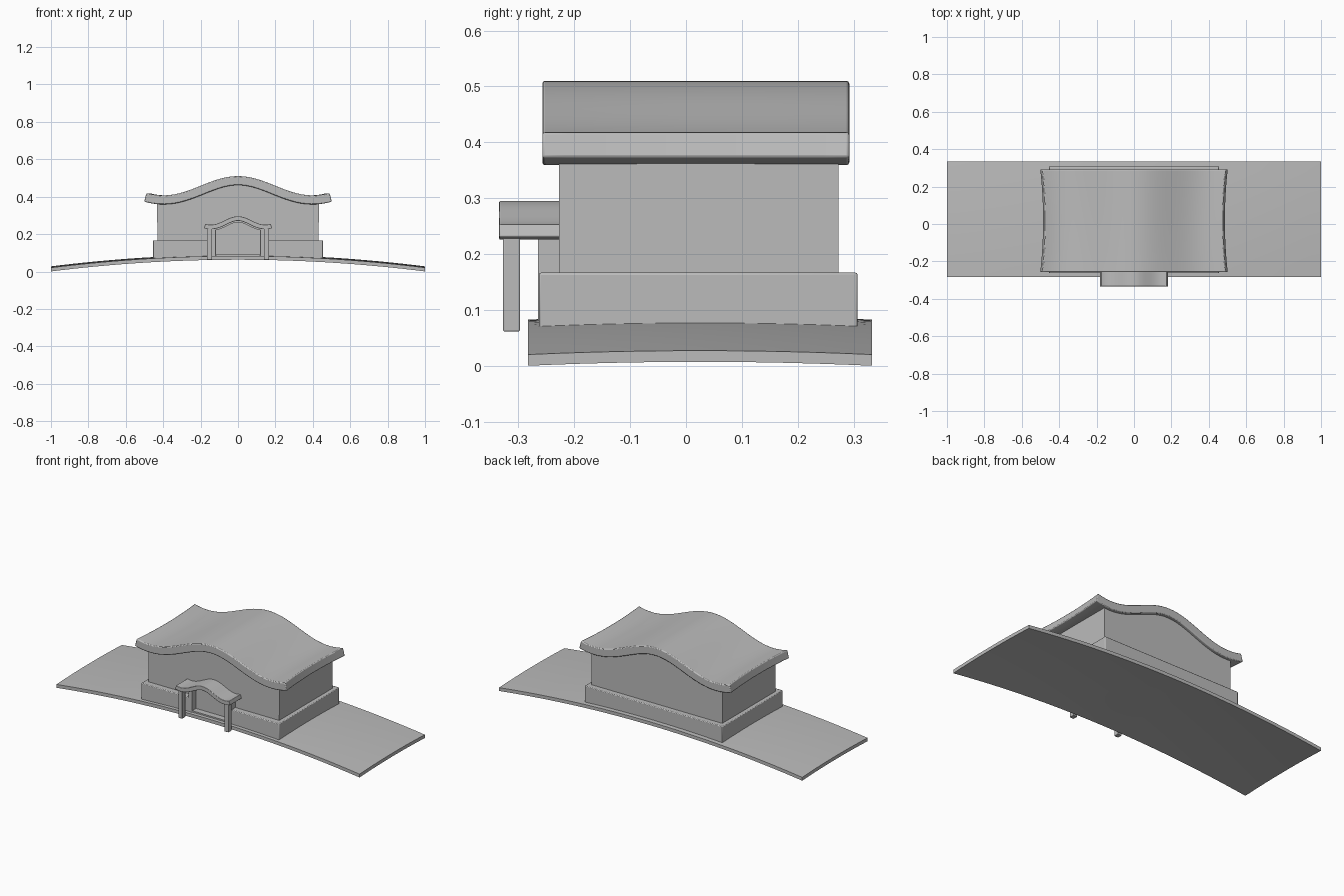
import bpy, bmesh, math
from mathutils import Vector

cube = bpy.data.objects.get("Cube")
if cube:
    bpy.data.objects.remove(cube, do_unlink=True)

grey = bpy.data.materials.new("stone_grey")
grey.use_nodes = True
COLOUR = (0.5, 0.5, 0.5, 1)
grey.diffuse_color = COLOUR
grey.node_tree.nodes["Principled BSDF"].inputs["Base Color"].default_value = COLOUR


def loft(name, rings, bevel=0.0):
    """Skin a list of closed rings of points and cap both ends."""
    bm = bmesh.new()
    loops = [[bm.verts.new(p) for p in ring] for ring in rings]
    n = len(loops[0])
    for a, b in zip(loops, loops[1:]):
        for i in range(n):
            j = (i + 1) % n
            bm.faces.new((a[i], a[j], b[j], b[i]))
    bm.faces.new(loops[0])
    bm.faces.new(loops[-1])
    bmesh.ops.recalc_face_normals(bm, faces=bm.faces)
    mesh = bpy.data.meshes.new(name)
    bm.to_mesh(mesh)
    bm.free()
    mesh.materials.append(grey)
    obj = bpy.data.objects.new(name, mesh)
    bpy.context.collection.objects.link(obj)
    bpy.ops.object.select_all(action="DESELECT")
    obj.select_set(True)
    bpy.context.view_layer.objects.active = obj
    bpy.ops.object.shade_smooth_by_angle(angle=math.radians(30))
    if bevel:
        mod = obj.modifiers.new("soft_edges", "BEVEL")
        mod.width = bevel
        mod.segments = 2
        mod.limit_method = "ANGLE"
        mod.angle_limit = math.radians(40)
    return obj


def prism(name, plan, z0, z1, bevel=0.0):
    return loft(name, [[(x, y, z) for x, y in plan] for z in (z0, z1)], bevel)


def box(name, x0, x1, y0, y1, z0, z1, bevel=0.0):
    return prism(name, [(x0, y0), (x1, y0), (x1, y1), (x0, y1)], z0, z1, bevel)


def spread(a, b, n):
    return [a + (b - a) * i / n for i in range(n + 1)]


def wave(half, mid, amp, reach, drop, n=40):
    """Undulating gable curve, pushed down along its normal by drop."""
    pts = []
    for x in spread(-half, half, n):
        k = math.pi / reach
        normal = Vector((amp * k * math.sin(k * x), 1)).normalized()
        pts.append(Vector((x, mid + amp * math.cos(k * x))) - normal * drop)
    return pts


def wave_roof(name, curve, thick, y0, y1, pinch, rows, bevel):
    outline = wave(*curve, 0) + wave(*curve, thick)[::-1]
    rings = []
    for y in spread(y0, y1, rows):
        v = (2 * y - y0 - y1) / (y1 - y0)
        s = 1 - pinch * (1 - v * v)
        rings.append([(p.x * s, y, p.y) for p in outline])
    return loft(name, rings, bevel)


# Ground slab, gently domed both ways
rings = []
for v in spread(-1, 1, 12):
    top = [(x, 0.09 - 0.0625 * x * x - 0.007 * v * v) for x in spread(-1, 1, 32)]
    y = 0.025 + 0.308 * v
    rings.append([(x, y, z) for x, z in top] + [(x, y, z - 0.02) for x, z in top[::-1]])
loft("ground_slab", rings)

# Plinth with a doorway gap in its front
prism("plinth", [(-0.455, -0.263), (-0.118, -0.263), (-0.118, -0.22), (0.118, -0.22),
                 (0.118, -0.263), (0.455, -0.263), (0.455, 0.307), (-0.455, 0.307)],
      0.068, 0.167, 0.004)

# Walls rising into the curved roof
main_curve = (0.49, 0.4585, 0.0515, 0.4)
eaves = wave(0.43, *main_curve[1:], 0.03)
section = [(-0.43, 0.075)] + [(p.x, p.y) for p in eaves] + [(0.43, 0.075)]
loft("walls", [[(x, y, z) for x, z in section] for y in (-0.227, 0.273)])

# Main roof, sides drawn in at the middle
wave_roof("main_roof", main_curve, 0.048, -0.257, 0.292, 0.03, 12, 0.005)

# Porch roof
porch_curve = (0.175, 0.2725, 0.0225, 0.145)
wave_roof("porch_roof", porch_curve, 0.024, -0.334, -0.22, 0, 2, 0.002)

# Porch posts and door jambs, one of each per side
for side, s in (("left", 1), ("right", -1)):
    a, b = sorted((s * 0.139, s * 0.166))
    box(side + "_porch_post", a, b, -0.327, -0.297, 0.062, 0.24, 0.002)
    a, b = sorted((s * 0.118, s * 0.142))
    box(side + "_door_jamb", a, b, -0.265, -0.222, 0.075, 0.24, 0.002)

# Curved head over the doorway, and the sill
head = wave(0.142, *porch_curve[1:], 0.015) + wave(0.142, *porch_curve[1:], 0.032)[::-1]
loft("door_head", [[(p.x, y, p.y) for p in head] for y in (-0.265, -0.222)])
box("door_sill", -0.118, 0.118, -0.263, -0.222, 0.07, 0.092)
